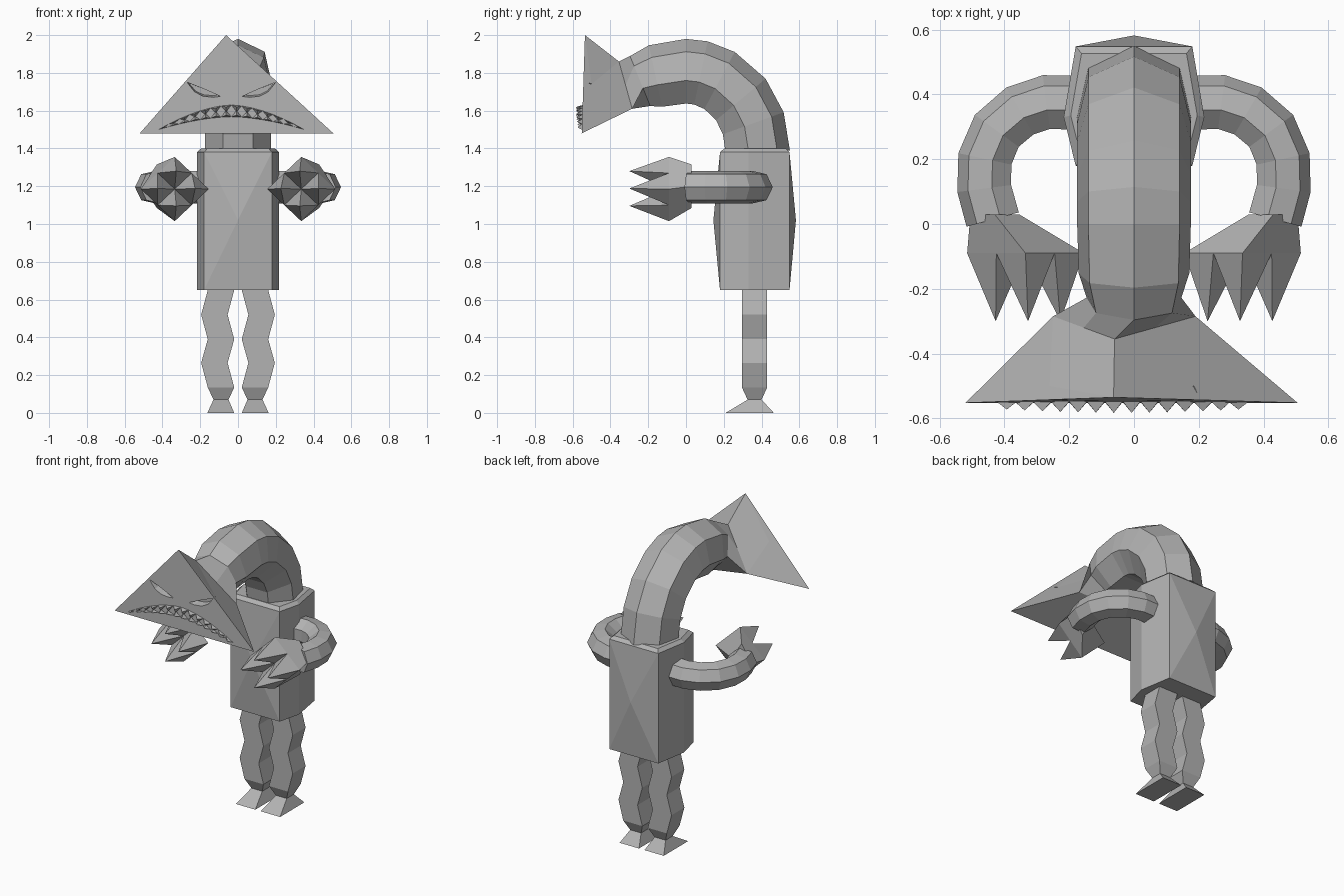
import bpy, bmesh, math
from mathutils import Vector as V

if "Cube" in bpy.data.objects:
    bpy.data.objects.remove(bpy.data.objects["Cube"])

grey = bpy.data.materials.new("plain_grey")
grey.diffuse_color = (0.45, 0.45, 0.45, 1)
grey.use_nodes = True
grey.node_tree.nodes["Principled BSDF"].inputs["Base Color"].default_value = grey.diffuse_color


def make(name, verts, faces):
    """Mesh object with outward normals and flat faces."""
    me = bpy.data.meshes.new(name)
    me.from_pydata([tuple(v) for v in verts], [], faces)
    bm = bmesh.new()
    bm.from_mesh(me)
    bmesh.ops.recalc_face_normals(bm, faces=bm.faces)
    bm.to_mesh(me)
    bm.free()
    me.materials.append(grey)
    ob = bpy.data.objects.new(name, me)
    bpy.context.collection.objects.link(ob)
    return ob


def loft(rings, caps=True):
    """Join equal rings of points with quads."""
    n = len(rings[0])
    verts = [p for r in rings for p in r]
    faces = [(k*n + i, k*n + (i+1) % n, (k+1)*n + (i+1) % n, (k+1)*n + i)
             for k in range(len(rings) - 1) for i in range(n)]
    if caps:
        faces += [tuple(range(n)), tuple(range(len(verts) - n, len(verts)))]
    return verts, faces


def ring7(c, out, side, r):
    """Seven-sided section with one corner pointing outward."""
    return [c + r*(math.cos(a)*out + math.sin(a)*side)
            for a in (2*math.pi*i/7 for i in range(7))]


# torso: ridged sides, raised front and back centres, shallow roof
plan = [(-.18, .18), (.18, .18), (.217, .33), (.18, .548), (-.18, .548), (-.217, .33)]
rings = [[V((x, y, z)) for x, y in plan] for z in (.65, 1.38)]
rings.append([V((x*.9, .37 + (y - .37)*.88, 1.4)) for x, y in plan])
verts, faces = loft(rings)
for quad, centre in (((0, 1, 7, 6), (0, .145, 1.02)), ((3, 4, 10, 9), (0, .582, 1.02))):
    faces = [f for f in faces if set(f) != set(quad)]
    verts.append(V(centre))
    faces += [(quad[i], quad[(i+1) % 4], len(verts) - 1) for i in range(4)]
make("torso", verts, faces)

# neck: arched seven-sided tube that flattens into the triangular head back
top, right, left = V((-.06, -.355, 1.86)), V((.19, -.285, 1.61)), V((-.25, -.285, 1.61))
X, Z = V((1, 0, 0)), V((0, 0, 1))
rings = []
for deg in (0, 20, 40, 62, 78, 90):
    a = math.radians(deg)
    rings.append(ring7(V((0, .37*math.cos(a), 1.39 + .41*math.sin(a))),
                       V((0, math.cos(a), math.sin(a))), X, .18))
for y, z, deg, r in ((-.16, 1.775, 102, .175), (-.24, 1.75, 112, .15)):
    a = math.radians(deg)
    rings.append(ring7(V((0, y, z)), V((0, math.cos(a), math.sin(a))), X, r))
rings.append([top, top.lerp(right, .5), right, right.lerp(left, .33),
              right.lerp(left, .67), left, top.lerp(left, .5)])
make("neck", *loft(rings))


# head: triangular frustum with a wide flat face
def face_y(z):
    return -.535 - .017*(2 - z)/.52


front = [V((x, face_y(z), z)) for x, z in ((-.063, 2), (.505, 1.48), (-.52, 1.48))]
head = make("head", *loft([[top, right, left], front]))

# eyes: slanted sockets cut into the face, sloping inward under the brow
EYE = [(-.245, 1.755), (-.045, 1.665), (-.09, 1.66), (-.15, 1.667), (-.2, 1.695)]
for s in (1, -1):
    outer = [V((-.035 + s*x, -.60, z)) for x, z in EYE]
    inner = [V((-.035 + s*(x*.8 - .03), -.50, 1.715 + (z - 1.71)*.7)) for x, z in EYE]
    cutter = make("eye_cutter", *loft([outer, inner]))
    cutter.hide_render = True
    mod = head.modifiers.new("eye_socket", 'BOOLEAN')
    mod.operation, mod.object, mod.solver = 'DIFFERENCE', cutter, 'EXACT'
    bpy.context.view_layer.objects.active = head
    bpy.ops.object.modifier_apply(modifier=mod.name)
    bpy.data.objects.remove(cutter)


# mouth: frowning lips carrying two rows of pointed teeth
def lip(t, upper):
    z = 1.50 + (.13 if upper else .068)*(1 - abs(t)**1.7)
    return V((-.035 + .385*t, face_y(z), z))


N = 14
for upper in (True, False):
    label = "upper" if upper else "lower"
    verts, faces = [], []
    for i in range(N):
        t0, t1 = -1 + 2*i/N, -1 + 2*(i + 1)/N
        tm = (t0 + t1)/2
        a, b = lip(t0, upper), lip(t1, upper)
        tip = lip(tm, upper).lerp(lip(tm, not upper), .55)
        ridge = lip(tm, upper).lerp(lip(tm, not upper), .15)
        tip.y, ridge.y = -.562, -.583 + .012*tm*tm
        k = len(verts)
        verts += [a, b, tip, ridge]
        faces += [(k, k+1, k+3), (k+1, k+2, k+3), (k+2, k, k+3), (k, k+2, k+1)]
    make(label + "_teeth", verts, faces)

# arms, hands and legs on both sides
ARM = [(.16, .37), (.27, .372), (.35, .345), (.42, .285), (.456, .2), (.458, .11), (.432, .015)]
LEG = [(.65, .09, .07, .067), (.52, .125, .07, .067), (.39, .09, .07, .067),
       (.265, .125, .07, .067), (.135, .09, .07, .067), (.07, .09, .04, .037)]
for s, word in ((-1, "left"), (1, "right")):
    # arm: seven-sided tube curving forward
    pts = [V((s*x, y, 1.195)) for x, y in ARM]
    rings = []
    for i, p in enumerate(pts):
        d = (pts[min(i+1, len(pts)-1)] - pts[max(i-1, 0)]).normalized()
        out = V((-d.y, d.x, 0))*s
        rings.append(ring7(p, out, Z, .088))
    make(word + "_arm", *loft(rings))

    # hand: diamond palm
    def diamond(cx, y, cz, hx, hz):
        return [V((s*(cx + dx*hx), y, cz + dz*hz))
                for dx, dz in ((0, 1), (1, 0), (0, -1), (-1, 0))]
    palm = diamond(.335, -.09, 1.185, .18, .17)
    wrist = diamond(.43, .03, 1.2, .075, .115)
    make(word + "_palm", *loft([wrist, palm]))

    # fingers: four spikes, each on a quarter of the palm
    verts, faces = [], []
    for dx, dz in ((0, 1), (1, 0), (0, -1), (-1, 0)):
        k = len(verts)
        verts += diamond(.335 + dx*.09, -.09, 1.185 + dz*.085, .09, .085)
        verts.append(V((s*(.327 + dx*.1), -.3, 1.188 + dz*.092)))
        faces += [(k + i, k + (i+1) % 4, k + 4) for i in range(4)] + [(k, k+1, k+2, k+3)]
    make(word + "_fingers", verts, faces)

    # leg: zigzag square column ending in a flared foot
    rings = [[V((s*(cx + i*hx), .363 + j*hy, z)) for i, j in ((-1, -1), (1, -1), (1, 1), (-1, 1))]
             for z, cx, hx, hy in LEG]
    rings.append([V((s*x, y, 0)) for x, y in ((.02, .21), (.162, .21), (.162, .465), (.02, .465))])
    make(word + "_leg", *loft(rings))
